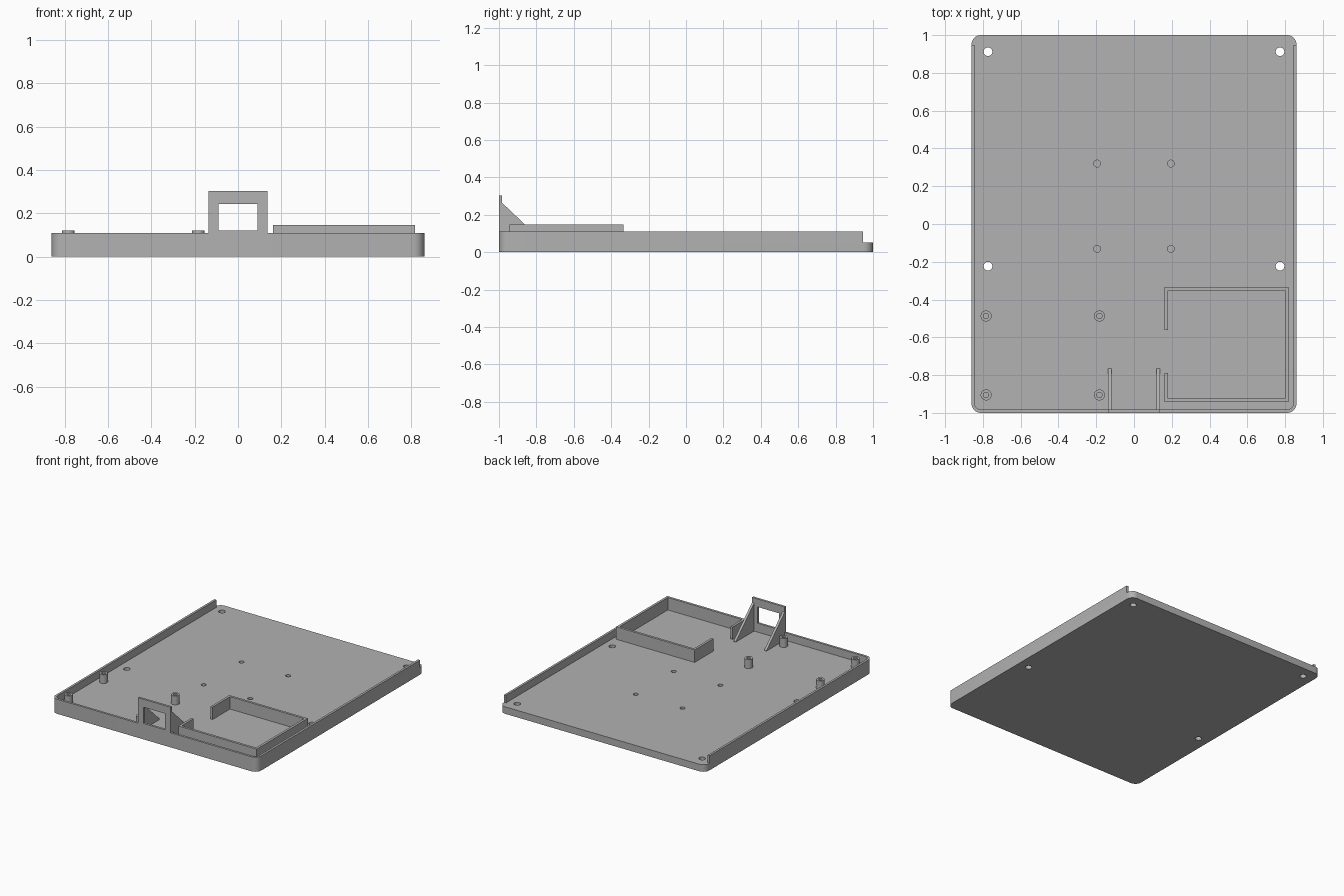
import bpy
import bmesh
import math
from mathutils import Matrix

cube = bpy.data.objects.get("Cube")
if cube:
    bpy.data.objects.remove(cube, do_unlink=True)

W, L = 0.86, 1.0            # half width, half length
FLOOR, RIM = 0.053, 0.11    # floor and rim heights
WALL = 0.017

grey = bpy.data.materials.new("plain grey")
grey.use_nodes = True
grey.diffuse_color = (0.445, 0.445, 0.445, 1)
grey.node_tree.nodes["Principled BSDF"].inputs["Base Color"].default_value = grey.diffuse_color


def prism(name, points, low, high, axis="Z"):
    """Extrude an outline: (x, y) along Z, or (y, z) along X."""
    bm = bmesh.new()
    face = bm.faces.new([bm.verts.new((x, y, low)) for x, y in points])
    top = bmesh.ops.extrude_face_region(bm, geom=[face])["geom"]
    bmesh.ops.translate(bm, vec=(0, 0, high - low),
                        verts=[v for v in top if isinstance(v, bmesh.types.BMVert)])
    if axis == "X":
        turn = Matrix(((0, 0, 1), (1, 0, 0), (0, 1, 0))).to_4x4()
        bmesh.ops.transform(bm, matrix=turn, verts=bm.verts)
    bmesh.ops.recalc_face_normals(bm, faces=bm.faces)
    mesh = bpy.data.meshes.new(name)
    bm.to_mesh(mesh)
    bm.free()
    mesh.materials.append(grey)
    obj = bpy.data.objects.new(name, mesh)
    bpy.context.collection.objects.link(obj)
    return obj


def rect(x0, x1, y0, y1):
    return [(x0, y0), (x1, y0), (x1, y1), (x0, y1)]


def circle(x, y, r, n=32):
    return [(x + r * math.cos(math.tau * i / n), y + r * math.sin(math.tau * i / n))
            for i in range(n)]


def rounded(x0, x1, y0, y1, r, n=8):
    pts = []
    corners = [(x1 - r, y1 - r), (x0 + r, y1 - r), (x0 + r, y0 + r), (x1 - r, y0 + r)]
    for k, (cx, cy) in enumerate(corners):
        for i in range(n + 1):
            a = math.pi / 2 * (k + i / n)
            pts.append((cx + r * math.cos(a), cy + r * math.sin(a)))
    return pts


def activate(obj):
    bpy.ops.object.select_all(action="DESELECT")
    obj.select_set(True)
    bpy.context.view_layer.objects.active = obj


def cut(obj, cutter):
    cutter.hide_render = True
    mod = obj.modifiers.new("cut", "BOOLEAN")
    mod.operation = "DIFFERENCE"
    mod.solver = "EXACT"
    mod.object = cutter
    activate(obj)
    bpy.ops.object.modifier_apply(modifier=mod.name)
    bpy.data.objects.remove(cutter, do_unlink=True)


def smooth(obj):
    activate(obj)
    bpy.ops.object.shade_smooth_by_angle(angle=math.radians(30))


# Tray: floor with a rim on the front and both sides, open at the back
tray = prism("tray", rounded(-W, W, -L, L, 0.05), 0, RIM)
cut(tray, prism("pocket", rounded(-W + WALL, W - WALL, -L + WALL, L + 0.2, 0.033), FLOOR, 0.3))
cut(tray, prism("back_opening", rect(-1, 1, 0.945, 1.3), FLOOR, 0.3))

# Through holes for screws and shallow holes in the middle of the floor
for side in (-1, 1):
    for y in (0.912, -0.223):
        cut(tray, prism("screw_hole", circle(side * 0.773, y, 0.023), -0.1, 0.2))
    for y in (0.32, -0.132):
        cut(tray, prism("blind_hole", circle(side * 0.195, y, 0.018), 0.02, 0.2))
smooth(tray)

# Hollow standoffs
for x in (-0.783, -0.183):
    for y in (-0.487, -0.905):
        post = prism("standoff", circle(x, y, 0.029), FLOOR, 0.12)
        cut(post, prism("bore", circle(x, y, 0.014), FLOOR - 0.1, 0.2))
        smooth(post)

# Compartment wall with a gap on its inner side
x0, x1, y0, y1, t = 0.161, 0.817, -0.943, -0.333, 0.018
gap_front, gap_back = -0.788, -0.56
prism("compartment_wall", [
    (x0, gap_front), (x0, y0), (x1, y0), (x1, y1), (x0, y1), (x0, gap_back),
    (x0 + t, gap_back), (x0 + t, y1 - t), (x1 - t, y1 - t),
    (x1 - t, y0 + t), (x0 + t, y0 + t), (x0 + t, gap_front)], FLOOR, 0.147)

# Upright window frame on the front rim
frame = prism("window_frame", rect(-0.137, 0.137, -L, -L + WALL), RIM, 0.303)
cut(frame, prism("window", rect(-0.09, 0.09, -1.2, -0.8), 0.12, 0.243))

# Sloping braces behind the frame
back = -L + WALL
for name, x in (("right_brace", -0.137), ("left_brace", 0.119)):
    prism(name, [(back, FLOOR), (-0.765, FLOOR), (-0.765, FLOOR + 0.004), (back, 0.264)],
          x, x + 0.018, axis="X")
